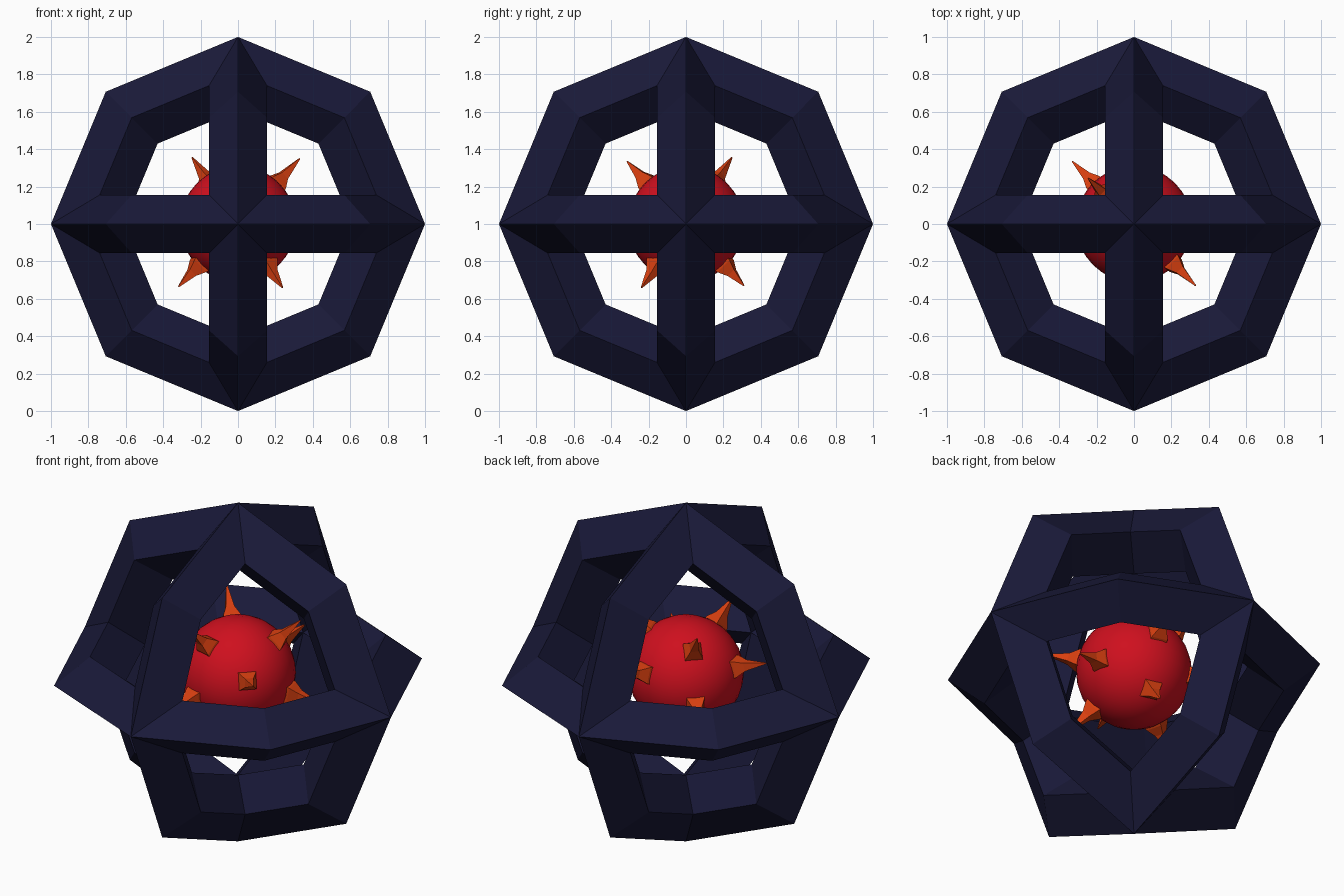
import bpy, bmesh
from itertools import product
from mathutils import Vector

if "Cube" in bpy.data.objects:
    bpy.data.objects.remove(bpy.data.objects["Cube"])

CENTRE = Vector((0, 0, 1))


def material(name, rgb):
    m = bpy.data.materials.new(name)
    m.diffuse_color = (*rgb, 1)
    m.use_nodes = True
    m.node_tree.nodes["Principled BSDF"].inputs["Base Color"].default_value = m.diffuse_color
    return m


def finish(bm, name, mat):
    bmesh.ops.remove_doubles(bm, verts=bm.verts, dist=0.0005)
    bmesh.ops.recalc_face_normals(bm, faces=bm.faces)
    mesh = bpy.data.meshes.new(name)
    bm.to_mesh(mesh)
    bm.free()
    obj = bpy.data.objects.new(name, mesh)
    obj.location = CENTRE
    bpy.context.collection.objects.link(obj)
    mesh.materials.append(mat)
    return obj


navy = material("navy", (0.0097, 0.0097, 0.04))
red = material("red", (0.62, 0.005, 0.013))
orange = material("orange", (0.69, 0.05, 0.005))

# Cage: three crossing octagonal rings with a diamond section,
# made as one hexagonal window frame per octant
R_OUT, R_MID, R_IN, HALF = 1.0, 0.804, 0.608, 0.155
D = 0.5 ** 0.5
bm = bmesh.new()
for signs in product((1, -1), repeat=3):
    s = Vector(signs)
    frame = []
    for k in range(3):
        a, b, c = k, (k + 1) % 3, (k + 2) % 3
        axis, diag = Vector(), Vector()
        axis[a] = 1
        diag[a] = diag[b] = D
        near_axis = Vector((HALF, HALF, HALF))
        near_axis[a] = R_MID - HALF * (2 ** 0.5 - 1)
        near_diag = diag * R_MID
        near_diag[c] = HALF
        frame += [(axis, near_axis), (diag, near_diag)]
    for i in range(6):
        (p, ps), (q, qs) = frame[i], frame[(i + 1) % 6]
        for r in (R_OUT, R_IN):
            bm.faces.new([bm.verts.new(v * s) for v in (p * r, q * r, qs, ps)])
finish(bm, "cage", navy)

# Core ball
bm = bmesh.new()
bmesh.ops.create_uvsphere(bm, u_segments=32, v_segments=16, radius=0.31)
for f in bm.faces:
    f.smooth = True
finish(bm, "core", red)

# Spikes: flared four-sided thorns, listed by tip position
tips = [
    (0.33, 0.11, 0.35), (-0.245, 0.245, 0.355), (-0.08, -0.315, 0.335),
    (0.115, 0.455, 0.135), (-0.46, -0.09, 0.14), (0.33, -0.33, 0.13),
    (0.46, 0.10, -0.10), (-0.33, 0.335, -0.09), (-0.13, -0.455, -0.10),
    (0.08, 0.31, -0.33), (-0.318, -0.09, -0.335), (0.238, -0.238, -0.34),
]
for n, t in enumerate(tips, 1):
    tip = Vector(t)
    axis = tip.normalized()
    u = axis.cross(Vector((0, 0, 1))).normalized()
    w = axis.cross(u)
    bm = bmesh.new()
    rings = []
    for dist, half in ((0.28, 0.052), (0.315, 0.046), (0.365, 0.024), (tip.length, 0.003)):
        rings.append([bm.verts.new(axis * dist + u * (x * half) + w * (y * half))
                      for x, y in ((1, 1), (-1, 1), (-1, -1), (1, -1))])
    for lo, hi in zip(rings, rings[1:]):
        for i in range(4):
            j = (i + 1) % 4
            bm.faces.new((lo[i], lo[j], hi[j], hi[i]))
    bm.faces.new(rings[0])
    bm.faces.new(rings[-1])
    finish(bm, f"spike_{n}", orange)
